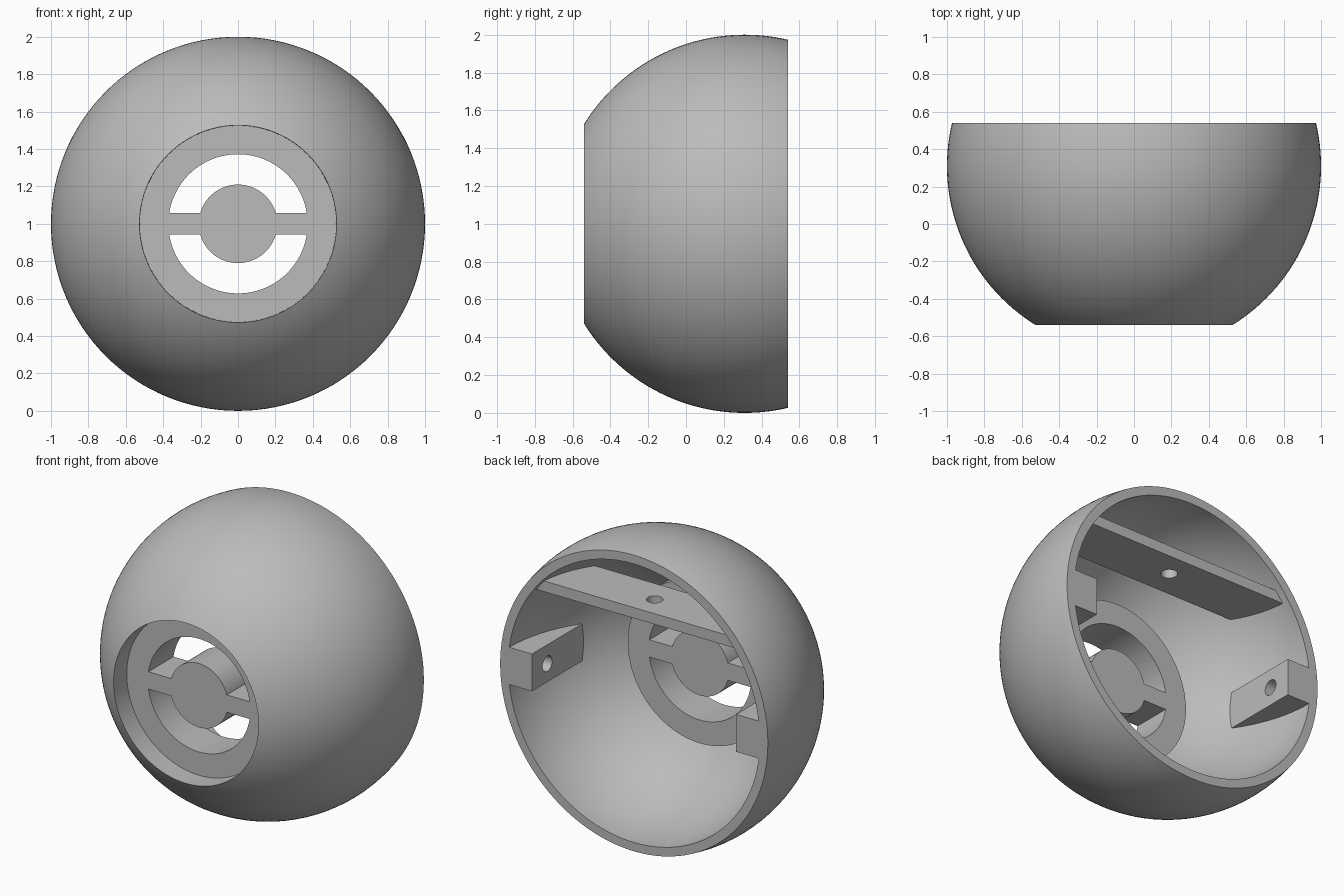
import bpy, bmesh
from math import sin, cos, pi, acos, asin, radians
from mathutils import Matrix, Vector

cube = bpy.data.objects.get("Cube")
if cube:
    bpy.data.objects.remove(cube, do_unlink=True)

grey = bpy.data.materials.new("plain grey")
grey.use_nodes = True
grey.diffuse_color = (0.5, 0.5, 0.5, 1)
grey.node_tree.nodes["Principled BSDF"].inputs["Base Color"].default_value = (0.5, 0.5, 0.5, 1)

FRONT, BACK = -0.54, 0.54       # cut planes of the ball
FLOOR, BOSS = -0.405, -0.145    # front and back of the hub plate
OUTER_Y = 0.31                  # centre of the outer ball, radius 1
CAVITY_R = 0.915                # cavity ball, centred on the back plane
RECESS_R, HOLE_R, HUB_R = 0.525, 0.372, 0.21
SEG = 128


def add_object(name, bm):
    bmesh.ops.recalc_face_normals(bm, faces=bm.faces)
    mesh = bpy.data.meshes.new(name)
    bm.to_mesh(mesh)
    bm.free()
    mesh.materials.append(grey)
    ob = bpy.data.objects.new(name, mesh)
    bpy.context.collection.objects.link(ob)
    return ob


def select(ob):
    bpy.ops.object.select_all(action='DESELECT')
    ob.select_set(True)
    bpy.context.view_layer.objects.active = ob


def smooth(ob):
    select(ob)
    bpy.ops.object.shade_smooth_by_angle(angle=radians(30))


def box(name, lo, hi):
    lo, hi = Vector(lo), Vector(hi)
    bm = bmesh.new()
    bmesh.ops.create_cube(bm, size=1)
    bmesh.ops.scale(bm, vec=hi - lo, verts=bm.verts)
    bmesh.ops.translate(bm, vec=(lo + hi) / 2, verts=bm.verts)
    return add_object(name, bm)


def cylinder(name, radius, depth, centre, axis):
    bm = bmesh.new()
    bmesh.ops.create_cone(bm, cap_ends=True, segments=64, radius1=radius,
                          radius2=radius, depth=depth)
    turn = Vector((0, 0, 1)).rotation_difference(Vector(axis)).to_matrix().to_4x4()
    bmesh.ops.transform(bm, matrix=Matrix.Translation(centre) @ turn, verts=bm.verts)
    return add_object(name, bm)


def cavity_ball():
    bm = bmesh.new()
    bmesh.ops.create_uvsphere(bm, u_segments=96, v_segments=64, radius=CAVITY_R + 0.003)
    bmesh.ops.translate(bm, vec=(0, BACK, 1), verts=bm.verts)
    return add_object("cavity_cutter", bm)


def cut(ob, cutter, operation):
    cutter.hide_render = True
    mod = ob.modifiers.new("cut", 'BOOLEAN')
    mod.operation, mod.solver, mod.object = operation, 'EXACT', cutter
    select(ob)
    bpy.ops.object.modifier_apply(modifier=mod.name)
    bpy.data.objects.remove(cutter, do_unlink=True)


def arc(centre, radius, a0, a1, n):
    """Points (radius from axis, y) by angle from the front pole."""
    angles = [a0 + (a1 - a0) * i / n for i in range(n + 1)]
    return [(radius * sin(a), centre - radius * cos(a)) for a in angles]


# Hollow shell with front recess and ring, turned about the y axis
profile = [(HOLE_R, BOSS), (HOLE_R, FLOOR), (RECESS_R, FLOOR)]
profile += arc(OUTER_Y, 1, acos(OUTER_Y - FRONT), acos(OUTER_Y - BACK), 48)
profile += arc(BACK, CAVITY_R, pi / 2, asin(RECESS_R / CAVITY_R), 32)
profile += [(RECESS_R, BOSS)]
bm = bmesh.new()
rings = []
for s in range(SEG):
    t = 2 * pi * s / SEG
    rings.append([bm.verts.new((r * cos(t), y, 1 + r * sin(t))) for r, y in profile])
for s in range(SEG):
    a, b = rings[s], rings[(s + 1) % SEG]
    for i in range(len(profile)):
        j = (i + 1) % len(profile)
        bm.faces.new((a[i], a[j], b[j], b[i]))
smooth(add_object("shell", bm))

# Central hub and its two spokes
smooth(cylinder("hub", HUB_R, BOSS - FLOOR, (0, (BOSS + FLOOR) / 2, 1), (0, 1, 0)))
for side, sx in (("left", 1), ("right", -1)):
    xs = sorted((sx * 0.2, sx * (HOLE_R + 0.002)))
    box(side + "_spoke", (xs[0], FLOOR, 0.943), (xs[1], BOSS, 1.057))

# Side mounting blocks with blind screw holes
for side, sx in (("left", 1), ("right", -1)):
    xs = sorted((sx * 0.742, sx * 0.96))
    block = box(side + "_mount", (xs[0], -0.2, 0.88), (xs[1], BACK, 1.125))
    cut(block, cavity_ball(), 'INTERSECT')
    cut(block, cylinder("hole_cutter", 0.05, 0.24, (sx * 0.74, 0.38, 1), (1, 0, 0)), 'DIFFERENCE')
    smooth(block)

# Upper cross plate with a through hole
plate = box("top_plate", (-1, 0.14, 1.53), (1, 0.49, 1.6))
cut(plate, cavity_ball(), 'INTERSECT')
cut(plate, cylinder("hole_cutter", 0.05, 0.4, (0, 0.325, 1.56), (0, 0, 1)), 'DIFFERENCE')
smooth(plate)
